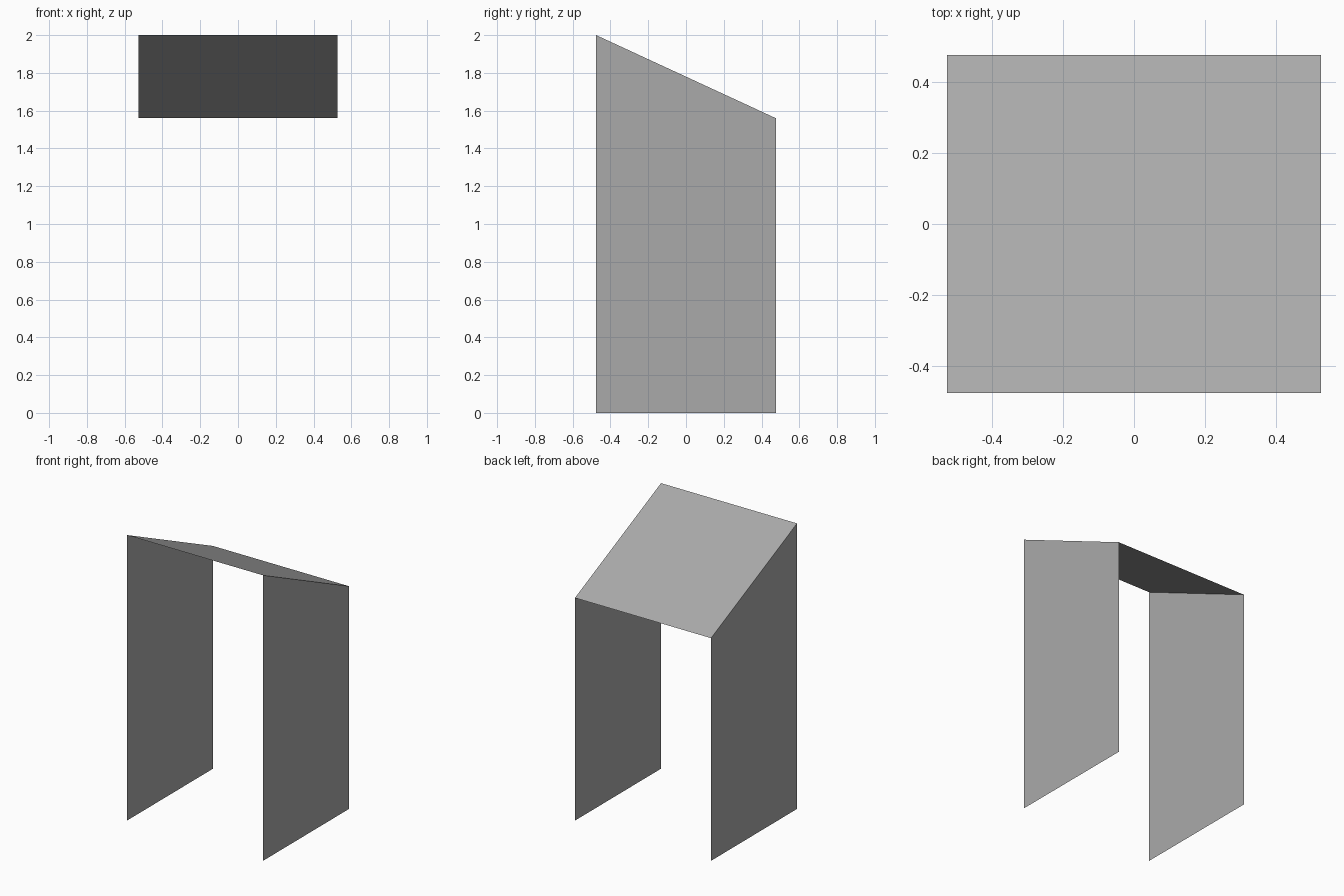
import bpy

# Remove the default cube
cube = bpy.data.objects.get("Cube")
if cube:
    bpy.data.objects.remove(cube, do_unlink=True)

HALF_W, HALF_D = 0.527, 0.476
FRONT_Z, BACK_Z = 2.0, 1.56

# Plain grey for every panel
grey = bpy.data.materials.new("plain grey")
grey.use_nodes = True
colour = (0.4, 0.4, 0.4, 1.0)
grey.diffuse_color = colour
grey.node_tree.nodes["Principled BSDF"].inputs["Base Color"].default_value = colour


def panel(name, corners):
    """Make one flat sheet from its corners, counter-clockwise from outside."""
    mesh = bpy.data.meshes.new(name)
    mesh.from_pydata(corners, [], [tuple(range(len(corners)))])
    mesh.materials.append(grey)
    obj = bpy.data.objects.new(name, mesh)
    bpy.context.collection.objects.link(obj)
    return obj


# Side walls, with tops that slope down to the back
profile = [(-HALF_D, 0), (HALF_D, 0), (HALF_D, BACK_Z), (-HALF_D, FRONT_Z)]
for name, side in (("left_wall", 1), ("right_wall", -1)):
    panel(name, [(side * HALF_W, y, z) for y, z in profile[::side]])

# Sloping roof
panel("roof", [(-HALF_W, -HALF_D, FRONT_Z), (HALF_W, -HALF_D, FRONT_Z),
               (HALF_W, HALF_D, BACK_Z), (-HALF_W, HALF_D, BACK_Z)])
